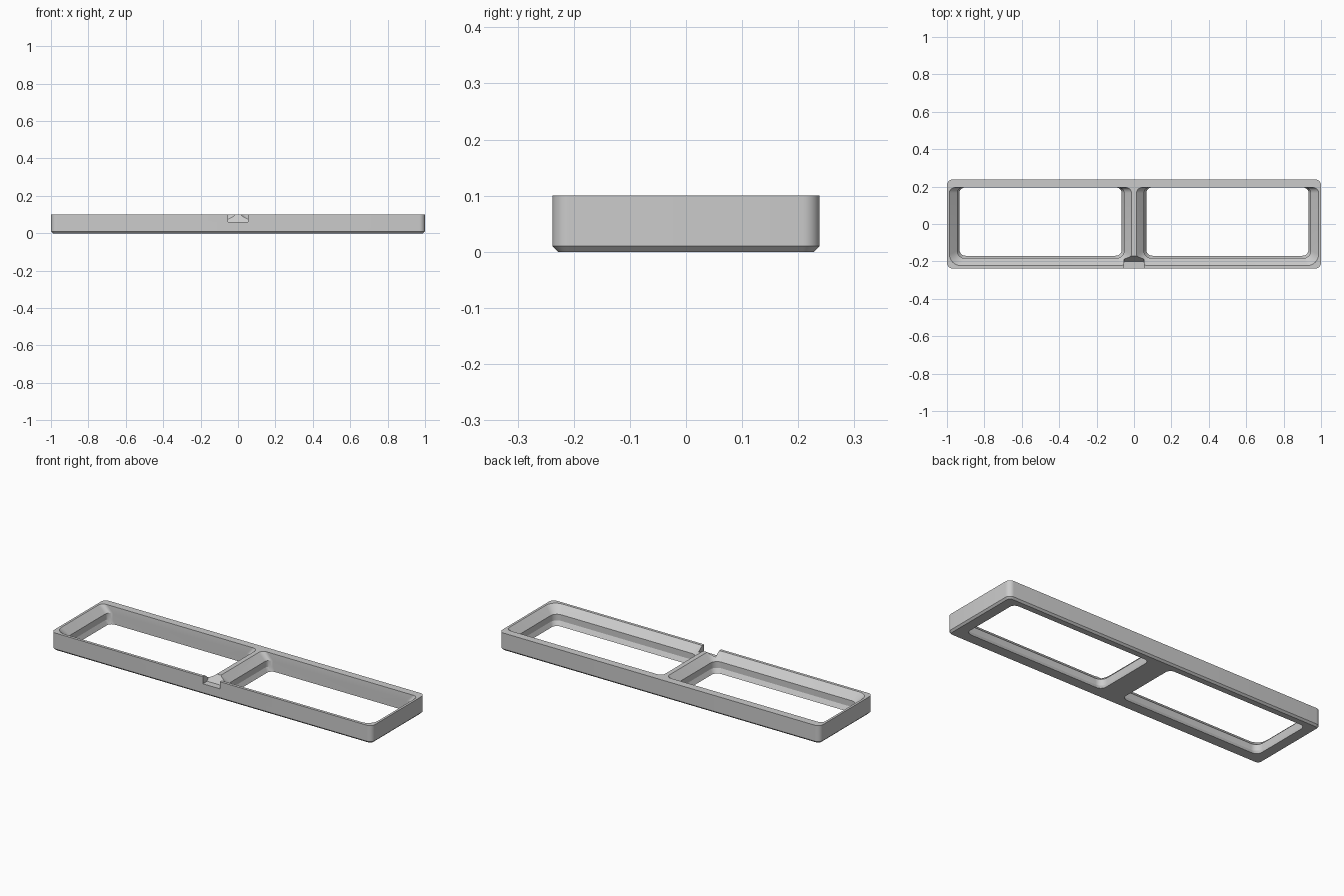
import bpy
import bmesh
from math import cos, sin, pi

cube = bpy.data.objects.get("Cube")
if cube:
    bpy.data.objects.remove(cube, do_unlink=True)

grey = bpy.data.materials.new("plain_grey")
grey.use_nodes = True
grey.diffuse_color = (0.6, 0.6, 0.6, 1)
grey.node_tree.nodes["Principled BSDF"].inputs["Base Color"].default_value = (0.6, 0.6, 0.6, 1)


def rounded(x0, x1, y0, y1, z, r_front, r_back, steps=8):
    """Counter-clockwise rounded rectangle at height z."""
    corners = [(x1 - r_back, y1 - r_back, r_back), (x0 + r_back, y1 - r_back, r_back),
               (x0 + r_front, y0 + r_front, r_front), (x1 - r_front, y0 + r_front, r_front)]
    points = []
    for i, (cx, cy, r) in enumerate(corners):
        for s in range(steps + 1):
            a = pi / 2 * (i + s / steps)
            points.append((cx + r * cos(a), cy + r * sin(a), z))
    return points


def loft(name, loops):
    """Closed solid through a stack of matching loops."""
    bm = bmesh.new()
    rings = [[bm.verts.new(p) for p in loop] for loop in loops]
    n = len(rings[0])
    for low, high in zip(rings, rings[1:]):
        for i in range(n):
            j = (i + 1) % n
            bm.faces.new((low[i], low[j], high[j], high[i]))
    bm.faces.new(rings[0][::-1])
    bm.faces.new(rings[-1])
    bmesh.ops.recalc_face_normals(bm, faces=bm.faces[:])
    mesh = bpy.data.meshes.new(name)
    bm.to_mesh(mesh)
    bm.free()
    mesh.materials.append(grey)
    obj = bpy.data.objects.new(name, mesh)
    bpy.context.collection.objects.link(obj)
    return obj


# Outer block with rounded corners and a chamfered underside
W, D, H = 1.0, 0.238, 0.1
frame = loft("double_frame", [
    rounded(-W + i, W - i, -D + i, D - i, z, 0.03 - i, 0.03 - i)
    for i, z in ((0.01, 0), (0, 0.01), (0, H))])

# Stepped openings: tapered lip, straight wall, flared top, flush at the back
# each row: inner x, outer x, front y, height, front corner radius
SECTIONS = [(0.073, 0.927, -0.162, -0.015, 0.03),
            (0.053, 0.945, -0.183, 0.025, 0.04),
            (0.053, 0.945, -0.183, 0.06, 0.04),
            (0.013, 0.987, -0.222, 0.10, 0.06),
            (0.013, 0.987, -0.222, 0.12, 0.06)]
cutters = []
for side in (-1, 1):
    loops = []
    for inner, outer, front, z, r in SECTIONS:
        x0, x1 = sorted((side * inner, side * outer))
        loops.append(rounded(x0, x1, front, 0.195, z, r, 0.03))
    cutters.append(loft("opening_cutter", loops))

# Notch in the front wall, leaving a sloped end on the divider
notch = [(-0.3, 0.06), (-0.2, 0.06), (-0.155, 0.12), (-0.3, 0.12)]
cutters.append(loft("notch_cutter", [[(x, y, z) for y, z in notch] for x in (-0.053, 0.053)]))

bpy.ops.object.select_all(action="DESELECT")
bpy.context.view_layer.objects.active = frame
frame.select_set(True)
for cutter in cutters:
    cutter.hide_render = True
    mod = frame.modifiers.new("cut", "BOOLEAN")
    mod.operation = "DIFFERENCE"
    mod.solver = "EXACT"
    mod.object = cutter
    bpy.ops.object.modifier_apply(modifier=mod.name)
    bpy.data.objects.remove(cutter, do_unlink=True)

bpy.ops.object.shade_smooth_by_angle(angle=pi / 9)
